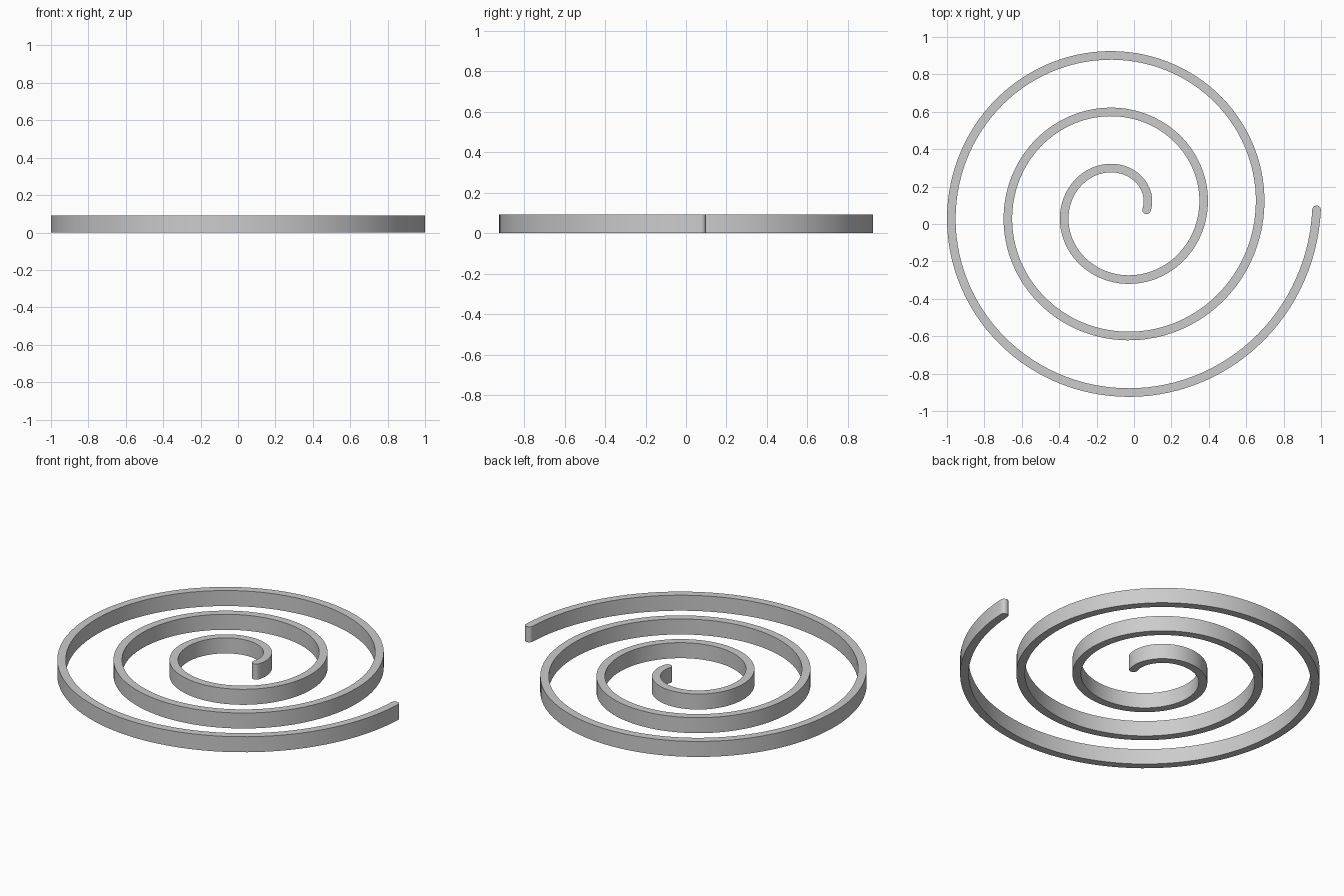
import bpy, bmesh, math
from mathutils import Vector

cube = bpy.data.objects.get("Cube")
if cube:
    bpy.data.objects.remove(cube, do_unlink=True)

PITCH, START_RADIUS, TURNS = 0.303, 0.1425, 3
CENTRE = Vector((-0.0755, 0.0757, 0))
HALF_WIDTH, HEIGHT = 0.023, 0.092
STEPS, CAP_STEPS = 360, 8

grey = bpy.data.materials.new("Light grey")
grey.use_nodes = True
colour = (0.6, 0.6, 0.6, 1)
grey.diffuse_color = colour
grey.node_tree.nodes["Principled BSDF"].inputs["Base Color"].default_value = colour


def spiral(angle):
    """Point and unit tangent of the evenly spaced spiral."""
    growth = PITCH / math.tau
    radius = START_RADIUS + growth * angle
    out = Vector((math.cos(angle), math.sin(angle), 0))
    side = Vector((-out.y, out.x, 0))
    return CENTRE + out * radius, (out * growth + side * radius).normalized()


def cap(angle, sign):
    """Stations of a rounded end, from the spiral end to its tip."""
    point, tangent = spiral(angle)
    for i in range(1, CAP_STEPS + 1):
        a = math.pi / 2 * i / CAP_STEPS
        yield (point + tangent * sign * HALF_WIDTH * math.sin(a),
               tangent, HALF_WIDTH * math.cos(a))


# Stations along the band: centre point, direction and half width
end = TURNS * math.tau
stations = list(cap(0, -1))[::-1]
stations += [(*spiral(end * i / STEPS), HALF_WIDTH) for i in range(STEPS + 1)]
stations += list(cap(end, 1))

# Flat footprint strip, then extruded to full height
bm = bmesh.new()
rows = []
for point, tangent, half in stations:
    normal = Vector((-tangent.y, tangent.x, 0)) * half
    rows.append((bm.verts.new(point - normal), bm.verts.new(point + normal)))
for a, b in zip(rows, rows[1:]):
    bm.faces.new((a[0], b[0], b[1], a[1]))
bmesh.ops.remove_doubles(bm, verts=bm.verts, dist=0.0001)
top = bmesh.ops.extrude_face_region(bm, geom=bm.faces[:], use_keep_orig=True)
for item in top["geom"]:
    if isinstance(item, bmesh.types.BMVert):
        item.co.z += HEIGHT
bmesh.ops.recalc_face_normals(bm, faces=bm.faces)

mesh = bpy.data.meshes.new("spiral_band")
bm.to_mesh(mesh)
bm.free()
mesh.materials.append(grey)
band = bpy.data.objects.new("spiral_band", mesh)
bpy.context.collection.objects.link(band)

# Smooth walls with crisp rims
bpy.context.view_layer.objects.active = band
band.select_set(True)
bpy.ops.object.shade_smooth_by_angle(angle=math.radians(35))
